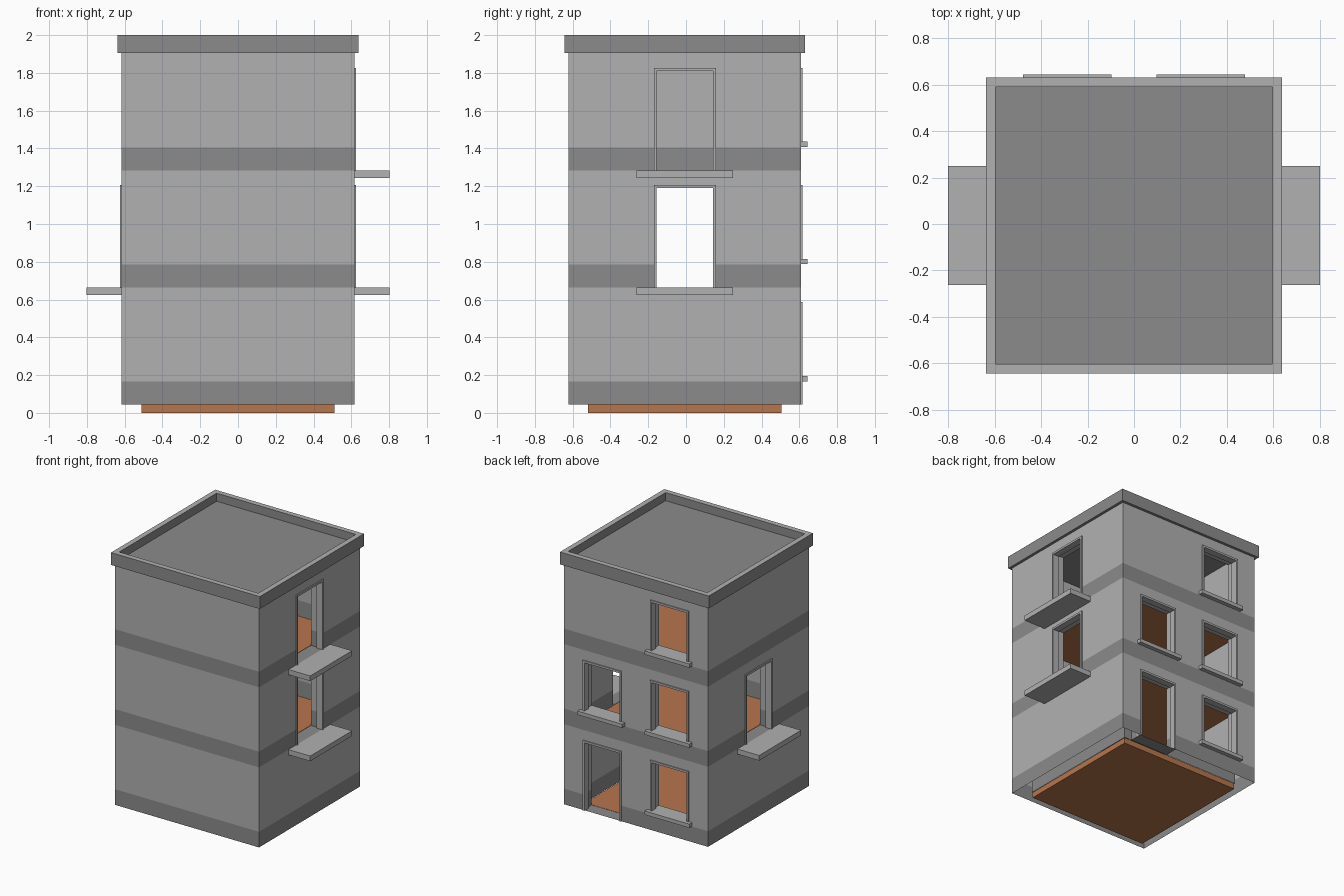
import bpy, bmesh
from math import pi
from mathutils import Matrix, Vector

if "Cube" in bpy.data.objects:
    bpy.data.objects.remove(bpy.data.objects["Cube"])

YC = -0.006                      # building centre in y (sills stick out at the back)
OUT, INN = 0.616, 0.515          # outer and inner wall planes
Z0, Z1, STOREY = 0.044, 1.904, 0.62
BANDS = [(0.044, 0.165), (0.664, 0.785), (1.284, 1.404)]


def mat(name, col):
    m = bpy.data.materials.new(name)
    m.diffuse_color = (*col, 1)
    m.use_nodes = True
    m.node_tree.nodes["Principled BSDF"].inputs["Base Color"].default_value = m.diffuse_color
    return m


LIGHT = mat("light_grey_plaster", (0.44, 0.44, 0.44))
DARK = mat("dark_grey_trim", (0.26, 0.26, 0.26))
BROWN = mat("brown_floor", (0.47, 0.18, 0.073))


def finish(name, bm, *mats):
    me = bpy.data.meshes.new(name)
    bm.to_mesh(me)
    bm.free()
    for m in mats:
        me.materials.append(m)
    ob = bpy.data.objects.new(name, me)
    bpy.context.collection.objects.link(ob)
    return ob


def place(angle):
    # local x runs along the wall, local -y points outward
    return Matrix.Translation((0, YC, 0)) @ Matrix.Rotation(angle, 4, 'Z')


def add_box(bm, x, y, z, M):
    T = Matrix.Translation(((x[0] + x[1]) / 2, (y[0] + y[1]) / 2, (z[0] + z[1]) / 2))
    S = Matrix.Diagonal((x[1] - x[0], y[1] - y[0], z[1] - z[0], 1))
    bmesh.ops.create_cube(bm, size=1, matrix=M @ T @ S)


def box(name, x, y, z, m, M):
    bm = bmesh.new()
    add_box(bm, x, y, z, M)
    return finish(name, bm, m)


# openings per side: (centre along wall, bottom, top, kind)
HALF = 0.164
FRONT, RIGHT, BACK, LEFT = 0, pi / 2, pi, 3 * pi / 2


def window(u, f):
    return (u, 0.196 + STOREY * f, 0.586 + STOREY * f, "window")


def door(u, f, kind):
    return (u, Z0 + STOREY * f, 0.586 + STOREY * f, kind)


SIDES = {
    FRONT: [],
    RIGHT: [door(0, 1, "balcony"), door(0, 2, "balcony")],
    BACK: [window(0.288, 0), window(0.288, 1), window(0.288, 2),
           window(-0.288, 1), door(-0.288, 0, "door")],
    LEFT: [door(0, 1, "balcony")],
}

# walls: grid of panels with openings left out, outer and inner skin plus reveals
bm = bmesh.new()
for angle, holes in SIDES.items():
    M = place(angle)
    us = {-OUT, -INN, INN, OUT}
    zs = {Z0, Z1}
    for b in BANDS:
        zs.update(b)
    for u, b, t, k in holes:
        us.update((u - HALF, u + HALF))
        zs.update((b, t))
    us = sorted(us)
    zs = sorted(set(round(z, 4) for z in zs))

    def is_open(u, z):
        return any(abs(u - h[0]) < HALF and h[1] < z < h[2] for h in holes)

    def quad(pts, dark, flip=False):
        vs = [bm.verts.new(M @ Vector((u, -w, z))) for u, w, z in pts]
        f = bm.faces.new(vs[::-1] if flip else vs)
        f.material_index = int(dark)

    for u0, u1 in zip(us, us[1:]):
        for z0, z1 in zip(zs, zs[1:]):
            um, zm = (u0 + u1) / 2, (z0 + z1) / 2
            dark = any(a < zm < b for a, b in BANDS)
            if not is_open(um, zm):
                for w in (OUT, INN):
                    if w == OUT or abs(um) < INN:
                        quad([(u0, w, z0), (u1, w, z0), (u1, w, z1), (u0, w, z1)], dark, w == INN)
                continue
            for u, flip in ((u0, False), (u1, True)):
                if not is_open(u + (0.001 if flip else -0.001), zm):
                    quad([(u, OUT, z0), (u, INN, z0), (u, INN, z1), (u, OUT, z1)], dark, flip)
            for z, flip in ((z0, False), (z1, True)):
                if not is_open(um, z + (0.001 if flip else -0.001)):
                    quad([(u0, OUT, z), (u1, OUT, z), (u1, INN, z), (u0, INN, z)], dark, flip)
bmesh.ops.remove_doubles(bm, verts=bm.verts, dist=1e-4)
finish("walls", bm, LIGHT, DARK)

# frames, window sills and balconies
for angle, holes in SIDES.items():
    M = place(angle)
    for u, b, t, kind in holes:
        bm = bmesh.new()
        depth = (-OUT - 0.008, -OUT + 0.045)
        add_box(bm, (u - HALF, u - HALF + 0.014), depth, (b, t), M)
        add_box(bm, (u + HALF - 0.014, u + HALF), depth, (b, t), M)
        add_box(bm, (u - HALF + 0.014, u + HALF - 0.014), depth, (t - 0.016, t), M)
        finish(kind + "_frame", bm, LIGHT)
        if kind == "window":
            box("window_sill", (u - 0.191, u + 0.191), (-OUT - 0.034, -OUT), (b - 0.029, b), LIGHT, M)
        elif kind == "balcony":
            box("balcony_slab", (u - 0.256, u + 0.256), (-0.802, -OUT), (b - 0.04, b), LIGHT, M)

# floor slabs
for f in range(3):
    box("floor_slab", (-0.512, 0.512), (-0.512, 0.512),
        (STOREY * f, STOREY * f + 0.044), BROWN, place(0))

# roof deck
box("roof_deck", (-0.596, 0.596), (-0.596, 0.596), (1.9, 1.937), DARK, place(0))

# parapet ring: dark sides, light top
bm = bmesh.new()
prof = [(0.637, Z1), (0.637, 2.0), (0.596, 2.0), (0.596, Z1)]
for k in range(4):
    M = place(k * pi / 2)
    for (ra, za), (rb, zb) in zip(prof, prof[1:] + prof[:1]):
        f = bm.faces.new([bm.verts.new(M @ Vector(p)) for p in
                          ((-ra, -ra, za), (ra, -ra, za), (rb, -rb, zb), (-rb, -rb, zb))])
        f.material_index = int(za == 2.0 and zb == 2.0)
bmesh.ops.remove_doubles(bm, verts=bm.verts, dist=1e-4)
bmesh.ops.recalc_face_normals(bm, faces=bm.faces)
finish("parapet", bm, DARK, LIGHT)
